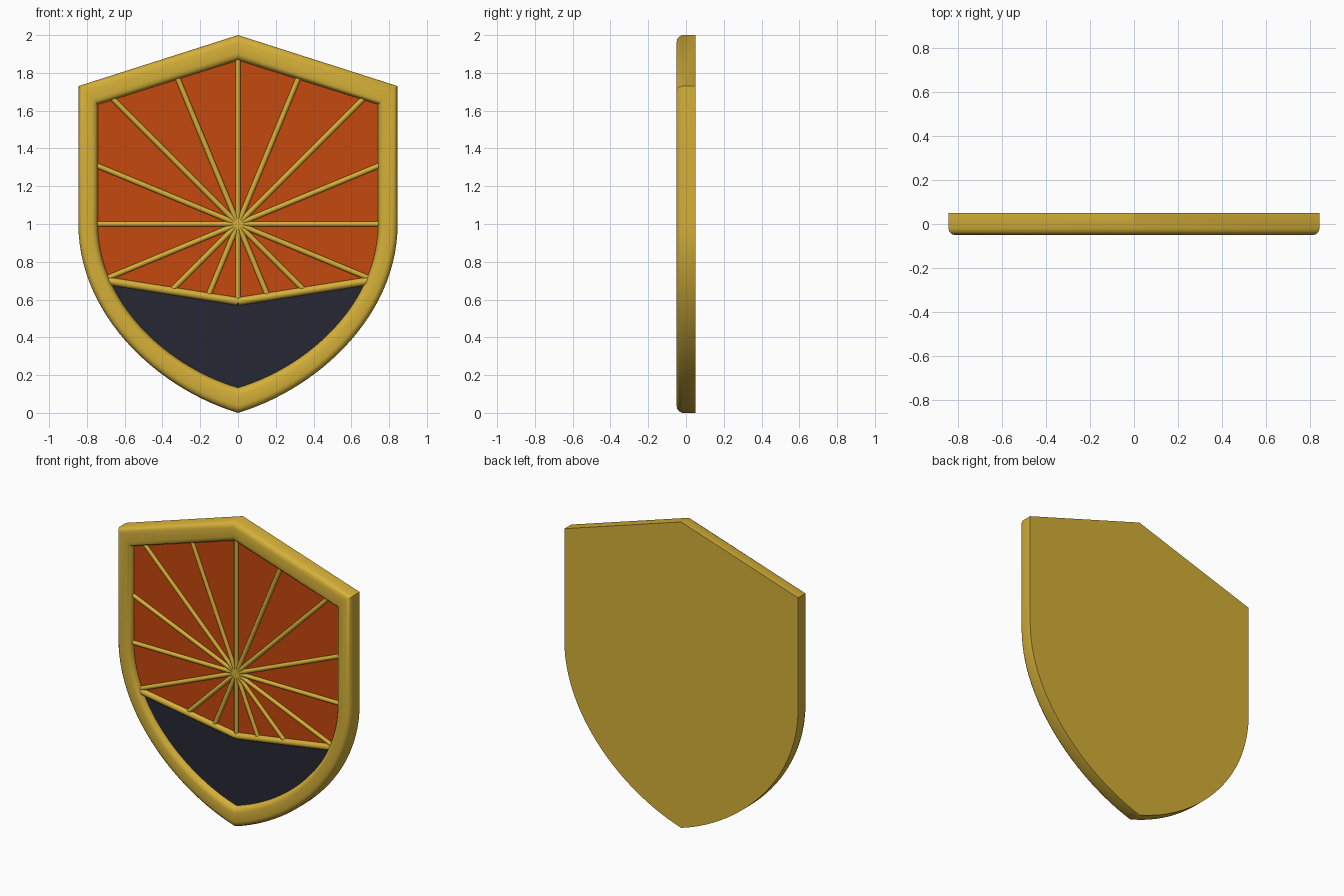
import bpy, bmesh, math
from mathutils import Vector
from mathutils.geometry import interpolate_bezier, intersect_line_line_2d

cube = bpy.data.objects.get("Cube")
if cube:
    bpy.data.objects.remove(cube, do_unlink=True)


def material(name, rgb):
    m = bpy.data.materials.new(name)
    m.use_nodes = True
    m.diffuse_color = (*rgb, 1)
    m.node_tree.nodes["Principled BSDF"].inputs["Base Color"].default_value = (*rgb, 1)
    return m


GOLD = material("gold", (0.66, 0.43, 0.04))
ORANGE = material("burnt orange", (0.56, 0.065, 0.004))
NAVY = material("dark navy", (0.02, 0.02, 0.035))

CENTRE = 1.0      # height of the spoke hub
PANEL_Y = -0.015  # depth of the inset front panel
BAND_MID, BAND_SIDE = Vector((0, 0.59)), Vector((0.70, 0.70))

# Shield outline: peaked top, straight sides, curved sides meeting in a point
curve = interpolate_bezier(Vector((0.845, 1.0)), Vector((0.845, 0.52)),
                           Vector((0.43, 0.13)), Vector((0, 0)), 28)
right = [Vector((0, 2)), Vector((0.845, 1.73))] + [Vector(p[:2]) for p in curve]
outline = right + [Vector((-p.x, p.y)) for p in reversed(right[1:-1])]


def scaled(w):
    """Outline shrunk toward the centre; w = 1 is the inner edge of the rim."""
    return [Vector((p.x * (1 - 0.122 * w), CENTRE + (p.y - CENTRE) * (1 - 0.133 * w)))
            for p in outline]


def finish(bm, name, mats):
    bmesh.ops.recalc_face_normals(bm, faces=bm.faces)
    mesh = bpy.data.meshes.new(name)
    bm.to_mesh(mesh)
    bm.free()
    ob = bpy.data.objects.new(name, mesh)
    bpy.context.collection.objects.link(ob)
    for m in mats:
        mesh.materials.append(m)
    bpy.ops.object.select_all(action='DESELECT')
    ob.select_set(True)
    bpy.context.view_layer.objects.active = ob
    bpy.ops.object.shade_smooth_by_angle(angle=math.radians(35))
    return ob


# Shield body: back plate and rounded rim as nested loops, closed by the panel
profile = [(0, 0.05), (0, -0.02), (0.06, -0.036), (0.15, -0.046), (0.28, -0.05),
           (0.72, -0.05), (0.85, -0.046), (0.94, -0.036), (1, -0.02), (1, PANEL_Y)]
bm = bmesh.new()
loops = [[bm.verts.new((p.x, y, p.y)) for p in scaled(w)] for w, y in profile]
n = len(outline)
for a, b in zip(loops, loops[1:]):
    for i in range(n):
        j = (i + 1) % n
        bm.faces.new((a[i], a[j], b[j], b[i]))
bm.faces.new(loops[0])
panel = bm.faces.new(loops[-1])
panel.material_index = 1

# Cut the panel down the middle and along the band, then colour the base
slope = (BAND_SIDE.y - BAND_MID.y) / BAND_SIDE.x


def cut(normal, keep):
    faces = [f for f in bm.faces if f.material_index == 1 and keep(f.calc_center_median().x)]
    geom = faces + list({e for f in faces for e in f.edges}) + list({v for f in faces for v in f.verts})
    bmesh.ops.bisect_plane(bm, geom=geom, plane_co=(0, 0, BAND_MID.y), plane_no=normal)


cut((1, 0, 0), lambda x: True)
for side in (1, -1):
    cut((-slope * side, 0, 1), lambda x: x * side > 0)
for f in bm.faces:
    if f.material_index == 1:
        c = f.calc_center_median()
        if c.z < BAND_MID.y + slope * abs(c.x):
            f.material_index = 2
finish(bm, "shield_body", [GOLD, ORANGE, NAVY])


def rod(name, a, b, radius):
    """Round bar half sunk in the panel between two front-plane points."""
    d = Vector((b.x - a.x, 0, b.y - a.y))
    bm = bmesh.new()
    bmesh.ops.create_cone(bm, cap_ends=True, segments=12, radius1=radius,
                          radius2=radius, depth=d.length)
    ob = finish(bm, name, [GOLD])
    ob.rotation_mode = 'QUATERNION'
    ob.rotation_quaternion = d.to_track_quat('Z', 'Y')
    ob.location = ((a.x + b.x) / 2, PANEL_Y, (a.y + b.y) / 2)


# Spokes: sixteen rays, each stopping at the rim or at the band
hub = Vector((0, CENTRE))
inner = scaled(0.97)
edges = list(zip(inner, inner[1:] + inner[:1]))
for side in (1, -1):
    edges.append((BAND_MID, Vector((side * BAND_SIDE.x, BAND_SIDE.y))))
for i in range(16):
    angle = math.tau * i / 16
    far = hub + 3 * Vector((math.cos(angle), math.sin(angle)))
    hits = [h for a, b in edges if (h := intersect_line_line_2d(hub, far, a, b))]
    rod(f"spoke_{i + 1}", hub, min(hits, key=lambda h: (h - hub).length), 0.014)

# Shallow V band between the rayed field and the dark base
for side, word in ((1, "left"), (-1, "right")):
    rod(f"band_{word}", BAND_MID, Vector((side * BAND_SIDE.x, BAND_SIDE.y)), 0.021)
